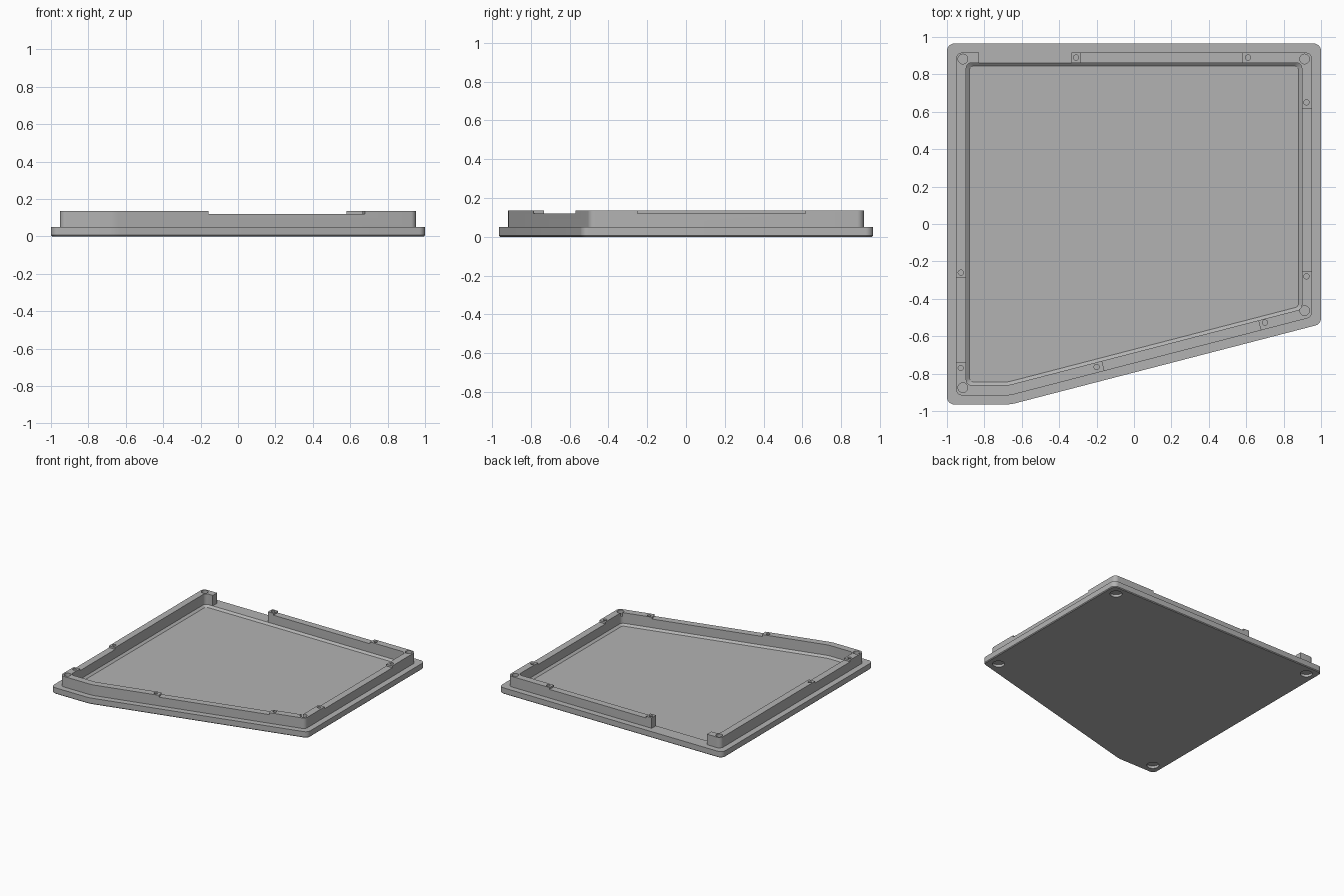
import bpy, bmesh, math
from mathutils import Vector, Matrix

old = bpy.data.objects.get("Cube")
if old:
    bpy.data.objects.remove(old, do_unlink=True)

grey = bpy.data.materials.new("plain grey")
grey.use_nodes = True
GREY = (0.45, 0.45, 0.45, 1)
grey.diffuse_color = GREY
grey.node_tree.nodes["Principled BSDF"].inputs["Base Color"].default_value = GREY

# Five-sided outline, counter-clockwise, with one slanted front edge
CORNERS = [Vector(c) for c in
           [(-1, -.965), (-.66, -.965), (1, -.535), (1, .965), (-1, .965)]]
RADII = [1, 6, 1, 1, 1]


def outline(inset, radius, steps=8):
    """Outline moved inward, with each corner rounded into an arc."""
    n, sharp, points = len(CORNERS), [], []
    for i, c in enumerate(CORNERS):
        a = (c - CORNERS[i - 1]).normalized()
        b = (CORNERS[(i + 1) % n] - c).normalized()
        na, nb = Vector((-a.y, a.x)), Vector((-b.y, b.x))
        sharp.append((c + (na + nb) * inset / (1 + na.dot(nb)), na, nb))
    for (c, na, nb), k in zip(sharp, RADII):
        r = radius * k
        centre = c + (na + nb) * r / (1 + na.dot(nb))
        start = math.atan2(-na.y, -na.x)
        turn = na.angle(nb)
        for s in range(steps + 1):
            t = start + turn * s / steps
            points.append(centre + Vector((math.cos(t), math.sin(t))) * r)
    return points


def make(name, bm):
    bmesh.ops.recalc_face_normals(bm, faces=bm.faces)
    mesh = bpy.data.meshes.new(name)
    bm.to_mesh(mesh)
    bm.free()
    mesh.materials.append(grey)
    ob = bpy.data.objects.new(name, mesh)
    bpy.context.collection.objects.link(ob)
    return ob


def loft(name, levels, closed):
    """Join outlines given as (inset, radius, height); cap them or close the loop."""
    bm = bmesh.new()
    rings = [[bm.verts.new((p.x, p.y, z)) for p in outline(i, r)]
             for i, r, z in levels]
    pairs = list(zip(rings, rings[1:]))
    if closed:
        pairs.append((rings[-1], rings[0]))
    else:
        bm.faces.new(rings[0])
        bm.faces.new(rings[-1])
    for low, high in pairs:
        for j in range(len(low)):
            k = (j + 1) % len(low)
            bm.faces.new((low[j], low[k], high[k], high[j]))
    return make(name, bm)


def drill(bm, spots, radius, z0, z1):
    for x, y in spots:
        bmesh.ops.create_cone(bm, cap_ends=True, segments=24, radius1=radius,
                              radius2=radius, depth=z1 - z0,
                              matrix=Matrix.Translation((x, y, (z0 + z1) / 2)))


def notch(bm, start, end, z0):
    a, b = Vector(start), Vector(end)
    d, m = b - a, (a + b) / 2
    place = (Matrix.Translation((m.x, m.y, (z0 + .2) / 2))
             @ Matrix.Rotation(math.atan2(d.y, d.x), 4, 'Z')
             @ Matrix.Diagonal((d.length, .1, .2 - z0, 1)))
    bmesh.ops.create_cube(bm, size=1, matrix=place)


def finish(ob, cutter_bm):
    """Cut the part, then smooth only its rounded corners."""
    cutter = make(ob.name + "_cutter", cutter_bm)
    cutter.hide_render = True
    bpy.ops.object.select_all(action='DESELECT')
    ob.select_set(True)
    bpy.context.view_layer.objects.active = ob
    mod = ob.modifiers.new("cut", 'BOOLEAN')
    mod.operation, mod.solver, mod.object = 'DIFFERENCE', 'EXACT', cutter
    bpy.ops.object.modifier_apply(modifier=mod.name)
    bpy.data.objects.remove(cutter, do_unlink=True)
    bpy.ops.object.shade_smooth_by_angle(angle=math.radians(25))


CORNER_SPOTS = [(-.915, -.875), (.912, -.463), (.912, .882), (-.915, .882)]
SCREW_SPOTS = [(-.31, .89), (.61, .89), (.922, .65), (.922, -.28),
               (.7, -.527), (-.2, -.765), (-.926, -.77), (-.926, -.26)]

# Base plate with chamfered underside, shallow tray floor and foot recesses
base = loft("base_plate", [(.006, .036, 0), (0, .04, .006), (0, .04, .05),
                           (.103, .03, .05), (.12, .025, .035)], False)
cuts = bmesh.new()
drill(cuts, CORNER_SPOTS, .045, -.02, .02)
finish(base, cuts)

# Rim wall with lowered stretches between screw pads and an opening at the back
rim = loft("rim_wall", [(.048, .035, .048), (.048, .035, .135),
                        (.103, .03, .135), (.103, .03, .048)], True)
cuts = bmesh.new()
notch(cuts, (-.165, -.757), (.67, -.536), .12)
notch(cuts, (.924, -.25), (.924, .615), .12)
notch(cuts, (-.285, .89), (.58, .89), .12)
notch(cuts, (-.924, -.74), (-.924, -.29), .12)
notch(cuts, (-.83, .89), (-.335, .89), 0)
drill(cuts, CORNER_SPOTS, .026, .105, .2)
drill(cuts, SCREW_SPOTS, .014, .09, .2)
finish(rim, cuts)
